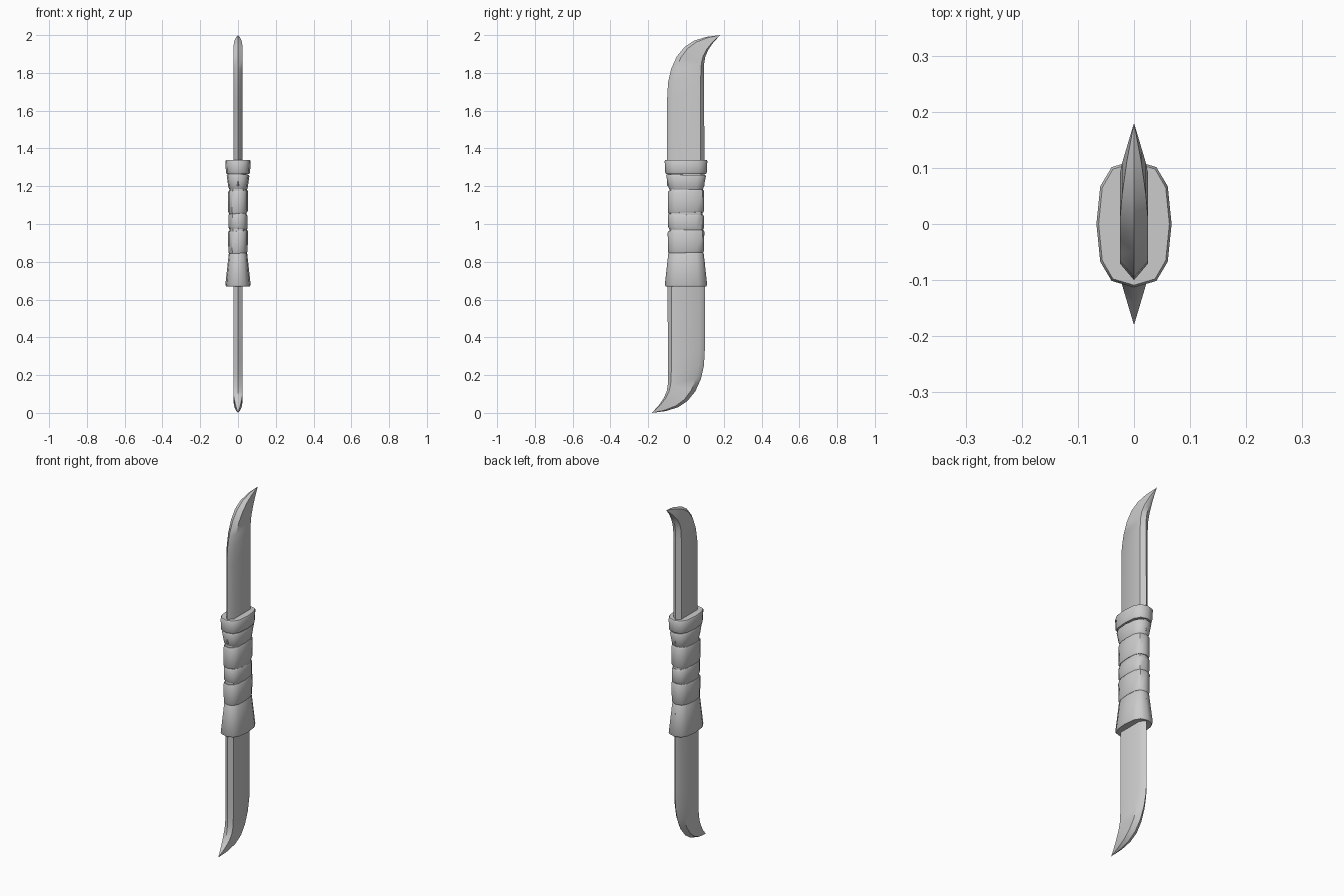
import bpy, bmesh, math
from mathutils import Matrix

cube = bpy.data.objects.get("Cube")
if cube:
    bpy.data.objects.remove(cube, do_unlink=True)

grey = bpy.data.materials.new("plain_grey")
grey.use_nodes = True
COLOR = (0.6, 0.6, 0.6, 1)
grey.diffuse_color = COLOR
grey.node_tree.nodes["Principled BSDF"].inputs["Base Color"].default_value = COLOR


def loft(name, rings, angle, matrix=None):
    """Skin a closed solid through equal-length rings of points."""
    bm = bmesh.new()
    loops = [[bm.verts.new(p) for p in ring] for ring in rings]
    for a, b in zip(loops, loops[1:]):
        for i in range(len(a)):
            j = (i + 1) % len(a)
            bm.faces.new((a[i], a[j], b[j], b[i]))
    bm.faces.new(loops[0][::-1])
    bm.faces.new(loops[-1])
    if matrix:
        bm.transform(matrix)
    bmesh.ops.remove_doubles(bm, verts=bm.verts, dist=0.0005)
    bmesh.ops.recalc_face_normals(bm, faces=bm.faces)
    mesh = bpy.data.meshes.new(name)
    bm.to_mesh(mesh)
    bm.free()
    mesh.materials.append(grey)
    obj = bpy.data.objects.new(name, mesh)
    bpy.context.collection.objects.link(obj)
    bpy.ops.object.select_all(action='DESELECT')
    obj.select_set(True)
    bpy.context.view_layer.objects.active = obj
    bpy.ops.object.shade_smooth_by_angle(angle=math.radians(angle))
    return obj


# Blade stations: belly y, belly z, back y, back z, half thickness
BLADE = [(-.10, 1.2, .098, 1.2, .025), (-.10, 1.66, .096, 1.66, .025),
         (-.095, 1.75, .096, 1.74, .025), (-.079, 1.82, .096, 1.80, .025),
         (-.05, 1.885, .096, 1.85, .025), (-.008, 1.937, .102, 1.885, .025),
         (.042, 1.97, .117, 1.92, .021), (.105, 1.99, .14, 1.955, .013),
         (.18, 2.0, .18, 2.0, 0)]


def blade_ring(by, bz, sy, sz, w):
    # Six-sided section with a keen belly and a blunter back
    def point(x, t):
        return (x, by + (sy - by) * t, bz + (sz - bz) * t)
    return [point(0, 0), point(w, .15), point(w, .9),
            point(0, 1), point(-w, .9), point(-w, .15)]


rings = [blade_ring(*s) for s in BLADE]
loft("upper_blade", rings, 45)
half_turn = Matrix.Translation((0, 0, 2)) @ Matrix.Rotation(math.pi, 4, 'X')
loft("lower_blade", rings, 45, half_turn)


def oval(z, rx, ry, tilt=0, sides=12):
    # Squared-off oval, with an optional slope from side to side
    ring = []
    for i in range(sides):
        a = 2 * math.pi * i / sides
        c, s = math.cos(a), math.sin(a)
        x = rx * math.copysign(abs(c) ** .75, c)
        y = ry * math.copysign(abs(s) ** .75, s)
        ring.append((x, y, z + tilt * (x / rx + y / ry)))
    return ring


# Grip core and its wrapped bands: z0, z1, rx and ry at each end, slope
loft("grip_core", [oval(.7, .046, .088), oval(1.3, .046, .088)], 40)
BANDS = [("lower_collar", .67, .85, .067, .112, .049, .094, 0),
         ("wrap_1", .845, .965, .051, .095, .053, .097, .003),
         ("wrap_2", .972, 1.052, .051, .094, .051, .095, -.003),
         ("wrap_3", 1.058, 1.178, .052, .096, .053, .096, .003),
         ("wrap_4", 1.184, 1.262, .051, .093, .060, .105, -.002),
         ("upper_collar", 1.266, 1.34, .064, .110, .067, .113, 0)]
for name, z0, z1, ax, ay, bx, by, tilt in BANDS:
    lip = .004
    loft(name, [oval(z0, ax - lip, ay - lip, tilt), oval(z0 + .008, ax, ay, tilt),
                oval(z1 - .008, bx, by, tilt), oval(z1, bx - lip, by - lip, tilt)], 40)
